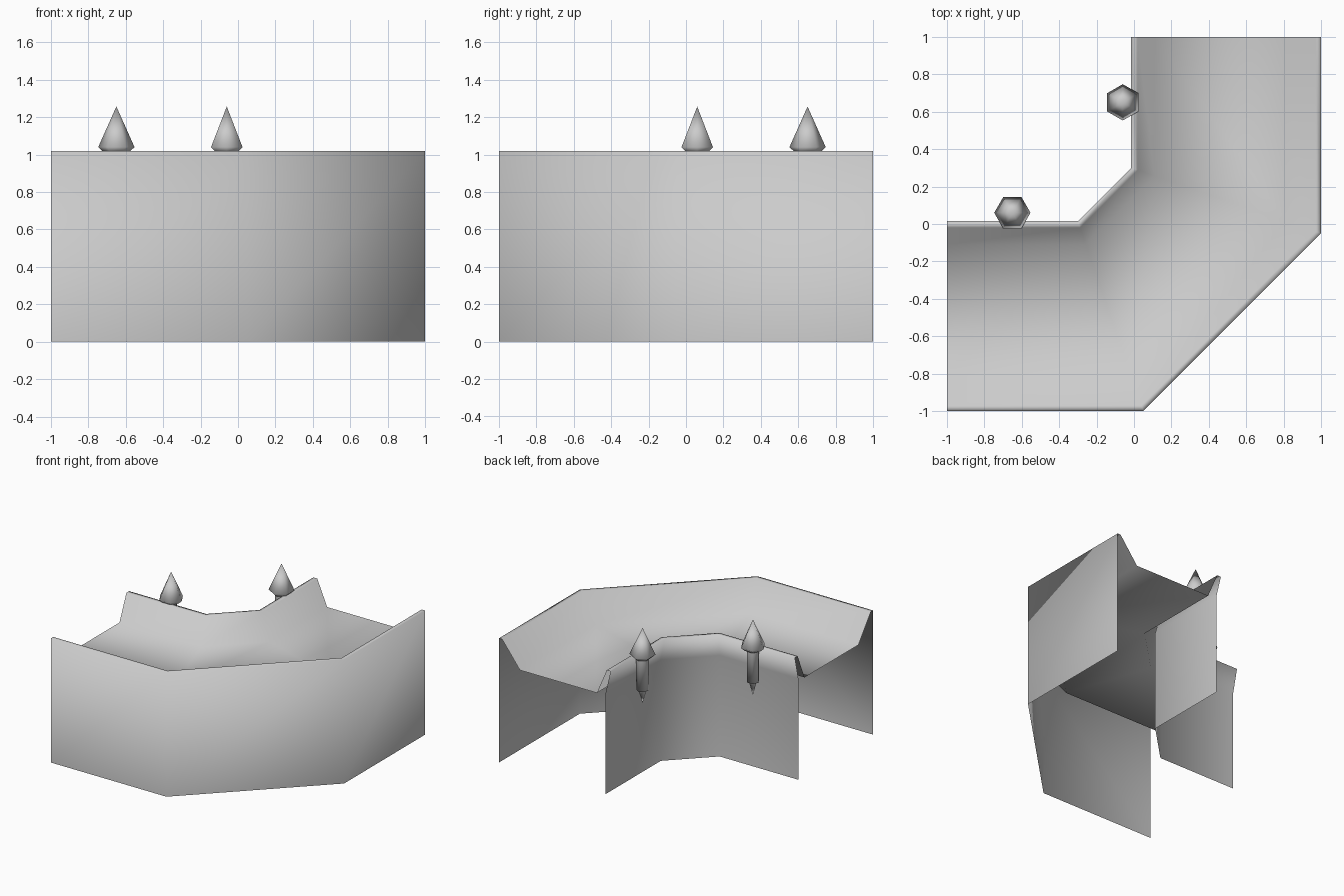
import bpy, bmesh, math
from mathutils import Vector

if "Cube" in bpy.data.objects:
    bpy.data.objects.remove(bpy.data.objects["Cube"])


def make_object(name, bm):
    bmesh.ops.recalc_face_normals(bm, faces=bm.faces[:])
    mesh = bpy.data.meshes.new(name)
    bm.to_mesh(mesh)
    bm.free()
    obj = bpy.data.objects.new(name, mesh)
    bpy.context.collection.objects.link(obj)
    mesh.shade_smooth()
    return obj


def mirrored(x, y):
    # Reflection across the diagonal of the corner
    return -y, -x


# Corner wall: (distance from outer face, height) swept round the bend
profile = [(0, 0), (0, 1.02), (0.03, 1.02), (0.19, 0.81), (0.89, 0.81),
           (0.98, 1.02), (1.015, 1.02), (0.97, 0.83), (0.97, 0)]
bm = bmesh.new()
rows = []
for d, z in profile:
    y = -1 + d
    bend = 0.05 - 0.345 * d
    half = [(-1, y), (bend, y)]
    path = half + [mirrored(*p) for p in reversed(half)]
    rows.append([bm.verts.new((px, py, z)) for px, py in path])
for a, b in zip(rows, rows[1:]):
    for i in range(3):
        bm.faces.new((a[i], a[i + 1], b[i + 1], b[i]))
make_object("corner_wall", bm)


# Hexagonal posts with pointed caps and a small spike below
def lathe(name, centre, rings, turn):
    bm = bmesh.new()
    loops = []
    for r, z in rings:
        loops.append([bm.verts.new((centre[0] + r * math.cos(turn + k * math.pi / 3),
                                    centre[1] + r * math.sin(turn + k * math.pi / 3), z))
                      for k in range(6)])
    for a, b in zip(loops, loops[1:]):
        for k in range(6):
            n = (k + 1) % 6
            bm.faces.new((a[k], a[n], b[n], b[k]))
    bmesh.ops.remove_doubles(bm, verts=bm.verts[:], dist=0.0001)
    return make_object(name, bm)


spot = (-0.65, 0.06)
for side, centre, turn in (("left", spot, 0), ("back", mirrored(*spot), math.pi / 2)):
    lathe(side + "_post_cap", centre,
          [(0.045, 1.0), (0.07, 1.015), (0.097, 1.04), (0, 1.257)], turn)
    lathe(side + "_post", centre,
          [(0, 0.75), (0.05, 0.75), (0.05, 1.015)], turn)
    lathe(side + "_post_spike", centre, [(0, 0.635), (0.032, 0.75)], turn)
